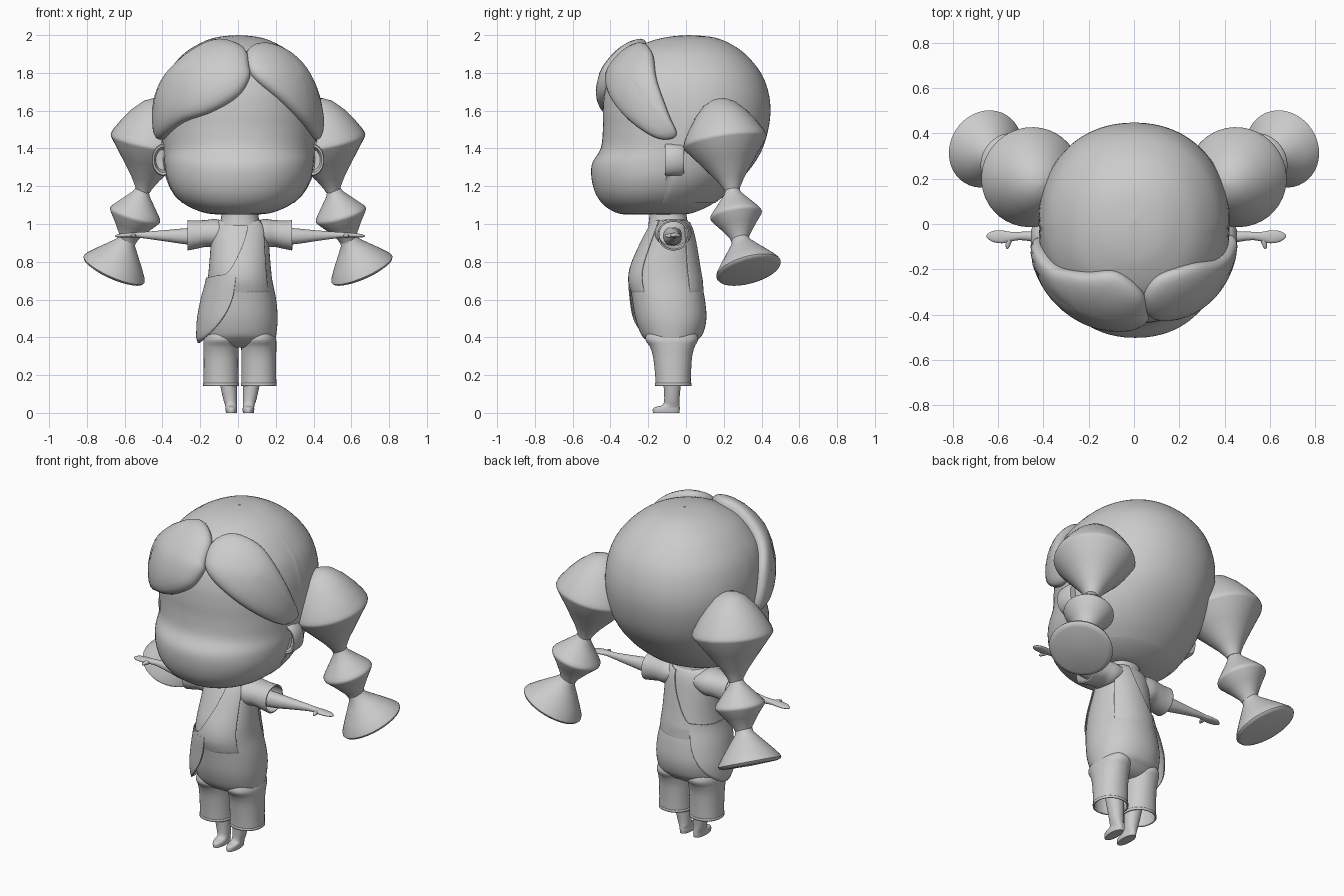
import bpy, bmesh
from math import sin, cos, pi, radians, sqrt
from mathutils import Vector
from mathutils.bvhtree import BVHTree

if "Cube" in bpy.data.objects:
    bpy.data.objects.remove(bpy.data.objects["Cube"])

BODY_X = .01  # the body sits slightly off the head's centre line


def finish(name, verts, faces, mirror=False, thick=0, angle=40, shift=0):
    me = bpy.data.meshes.new(name)
    me.from_pydata([tuple(v) for v in verts], [], faces)
    bm = bmesh.new()
    bm.from_mesh(me)
    bmesh.ops.recalc_face_normals(bm, faces=bm.faces)
    bm.to_mesh(me)
    bm.free()
    ob = bpy.data.objects.new(name, me)
    bpy.context.collection.objects.link(ob)
    bpy.context.view_layer.objects.active = ob
    bpy.ops.object.select_all(action='DESELECT')
    ob.select_set(True)
    bpy.ops.object.shade_smooth_by_angle(angle=radians(angle))
    ob.location.x = shift
    if thick:
        m = ob.modifiers.new("thickness", 'SOLIDIFY')
        m.thickness, m.offset = thick, 0
    if mirror:
        m = ob.modifiers.new("other_side", 'MIRROR')
        m.use_mirror_merge = False
    return ob


def smooth(pts, n=6, closed=False):
    # Catmull-Rom through tuples of any length
    k, out = len(pts), []
    for i in range(k if closed else k - 1):
        q = [pts[j % k] if closed else pts[min(max(j, 0), k - 1)] for j in range(i - 1, i + 3)]
        for s in range(n):
            t = s / n
            out.append(tuple(b + .5 * t * (c - a + t * (2*a - 5*b + 4*c - d + t * (3*(b - c) + d - a)))
                             for a, b, c, d in zip(*q)))
    return out if closed else out + [tuple(pts[-1])]


def grid_faces(rows, cols, wrap=True):
    return [(r*cols + c, r*cols + (c+1) % cols, (r+1)*cols + (c+1) % cols, (r+1)*cols + c)
            for r in range(rows - 1) for c in range(cols if wrap else cols - 1)]


def ring_point(row, a, power=2.15):
    z, hw, yf, yb, cx = row
    f = lambda v: (1 if v > 0 else -1) * abs(v) ** (2 / power)
    return Vector((cx + hw * f(cos(a)), (yf + yb) / 2 + (yb - yf) / 2 * f(sin(a)), z))


def loft(name, rows, n=6, cols=48, along_x=False, caps=(True, True), **kw):
    # rows: (height, half width, front y, back y, centre x)
    rows = smooth(rows, n)
    vs = [ring_point(r, 2*pi*c/cols) for r in rows for c in range(cols)]
    if along_x:
        vs = [Vector((v.z, v.y, v.x)) for v in vs]
    fs = grid_faces(len(rows), cols)
    if caps[0]:
        fs.append(tuple(range(cols)))
    if caps[1]:
        fs.append(tuple(range(len(vs) - cols, len(vs))))
    return finish(name, vs, fs, **kw)


def patch(name, rows, a0, a1, lo, hi, lift, centre_z=9, nu=60, nv=20, **kw):
    # panel lying on a lofted body, between two height functions of angle
    dense, vs = smooth(rows, 10), []
    for j in range(nv + 1):
        for i in range(nu + 1):
            u = i / nu
            a = radians(a0 + (a1 - a0) * u)
            v = sin(j / nv * pi / 2)
            z = lo(u, a) + (hi(u, a) - lo(u, a)) * v
            k = max(i for i in range(len(dense) - 1) if dense[i][0] <= z or i == 0)
            r, s = dense[k], dense[k + 1]
            t = min(max((z - r[0]) / max(s[0] - r[0], 1e-6), 0), 1)
            row = [z] + [p + (q - p) * t for p, q in zip(r[1:], s[1:])]
            p = ring_point(row, a)
            c = Vector((0, (row[2] + row[3]) / 2, min(z, centre_z)))
            vs.append(p + lift(v, z) * (p - c).normalized())
    return finish(name, vs, grid_faces(nv + 1, nu + 1, False), **kw)


def spin(name, origin, axis, profile, scale=(1, 1, 1), cols=40, **kw):
    # profile: (distance along axis, radius)
    q = Vector(axis).to_track_quat('Z', 'Y').to_matrix()
    vs = []
    for s, r in profile:
        for c in range(cols):
            p = q @ Vector((r*cos(2*pi*c/cols), r*sin(2*pi*c/cols), s))
            vs.append(Vector(origin) + Vector([p[i] * scale[i] for i in range(3)]))
    fs = grid_faces(len(profile), cols) + [tuple(range(cols)), tuple(range(len(vs) - cols, len(vs)))]
    return finish(name, vs, fs, **kw)


# head with full cheeks
HEAD = [(1.05, .10, -.32, -.02, 0), (1.06, .18, -.37, .04, 0), (1.10, .275, -.435, .13, 0),
        (1.16, .34, -.478, .21, .002), (1.24, .38, -.5, .29, .005), (1.32, .395, -.497, .355, .006),
        (1.40, .402, -.452, .40, .006), (1.5, .413, -.44, .43, .003), (1.6, .416, -.44, .442, 0),
        (1.7, .403, -.43, .43, 0), (1.8, .365, -.395, .39, 0), (1.9, .28, -.305, .305, 0),
        (1.96, .18, -.19, .21, 0), (1.985, .10, -.09, .13, 0), (1.994, .004, .01, .02, 0)]
head = loft("head", HEAD, 5, 64)

# hair cap over the skull
patch("hair_cap", HEAD, 0, 360,
      lambda u, a: 1.11 + .36 * min(max((.05 - sin(a)) / .15, 0), 1) + .38 * max(-sin(a), 0),
      lambda u, a: 1.9939, lambda v, z: .006, centre_z=1.5, nu=90, nv=36)

# two puffy fringe locks draped on the skull
tree = BVHTree.FromPolygons([v.co for v in head.data.vertices], [p.vertices[:] for p in head.data.polygons])
CORE = Vector((0, -.05, 1.5))


def lock(name, outline, puff):
    edge = [Vector(p) for p in smooth(outline, 6, True)]
    mid = sum(edge, Vector()) / len(edge)
    vs = []
    for r, h in [(.02, 1), (.2, .99), (.4, .96), (.6, .9), (.75, .82), (.87, .7), (.95, .52),
                 (.99, .3), (1, .05), (.98, -.2)]:
        for e in edge:
            d = (mid + (e - mid) * r - CORE).normalized()
            vs.append(tree.ray_cast(CORE, d)[0] + d * (puff * h + .004))
    finish(name, vs, grid_faces(10, len(edge)) + [tuple(range(len(edge)))], angle=60)


lock("fringe_left", [(.05, -.33, 1.94), (.12, -.24, 1.98), (.26, -.18, 1.91), (.36, -.15, 1.75),
                     (.41, -.09, 1.58), (.43, -.05, 1.47), (.41, -.14, 1.45), (.36, -.28, 1.53),
                     (.25, -.38, 1.64), (.12, -.43, 1.76), (.06, -.42, 1.85)], .053)
lock("fringe_right", [(.065, -.42, 1.86), (.04, -.32, 1.95), (-.08, -.22, 1.98), (-.22, -.22, 1.93),
                      (-.34, -.19, 1.81), (-.41, -.1, 1.65), (-.44, -.06, 1.47), (-.41, -.16, 1.45),
                      (-.3, -.35, 1.54), (-.14, -.42, 1.59), (0, -.45, 1.68), (.065, -.44, 1.79)], .062)

# ears: short forward-facing cups
spin("ears", (.395, -.06, 1.34), (0, -1, 0),
     [(-.05, .002), (-.05, .07), (-.035, .083), (.045, .085), (.052, .08), (.05, .068), (.015, .055), (.01, .002)],
     scale=(.72, 1, 1), mirror=True)

# pigtails: three bobbles each side
spin("pigtail_top", (.455, .207, 1.435), (.05, .04, -.27),
     [(-.235, .002), (-.228, .04), (-.205, .085), (-.15, .138), (-.09, .18), (-.03, .214), (-.01, .221), (0, .223),
      (.01, .219), (.1, .15), (.2, .075), (.25, .045), (.27, .038)], mirror=True)
spin("pigtail_middle", (.507, .244, 1.18), (.08, .045, -.28),
     [(0, .038), (.02, .045), (.07, .087), (.115, .125), (.13, .136), (.14, .138), (.15, .134), (.2, .095), (.26, .053),
      (.285, .045)], mirror=True)
spin("pigtail_end", (.585, .287, .92), (.08, .05, -.18),
     [(-.01, .045), (.02, .052), (.06, .085), (.12, .135), (.165, .17), (.18, .176), (.19, .17), (.197, .15), (.202, .002)],
     mirror=True)

# neck and torso
loft("neck", [(.99, .115, -.2, .02, 0), (1.03, .1, -.195, .005, 0), (1.1, .095, -.19, 0, 0)], cols=32, shift=BODY_X)
TORSO = [(.345, .13, -.14, .0, 0), (.36, .165, -.175, .03, 0), (.385, .185, -.21, .06, 0), (.42, .193, -.24, .09, 0),
         (.5, .2, -.268, .108, 0), (.6, .192, -.285, .1, 0), (.7, .172, -.297, .08, 0), (.78, .163, -.285, .066, 0),
         (.88, .155, -.243, .05, 0), (.96, .148, -.205, .035, 0), (1.005, .132, -.18, .018, 0), (1.025, .1, -.165, 0, 0)]
loft("torso", TORSO, shift=BODY_X)

# one-shoulder bib, front and back, with a swept top edge
sweep = lambda u, a: .71 + .05 * u + .26 * min(max((u - .45) / .3, 0), 1) ** 1.7
low = lambda u, a: .62
fade = lambda v, z: min(.007, -.006 + .17 * (z - .62))
patch("bib_front", TORSO, 180, 322, low, sweep, fade, thick=.005, shift=BODY_X)
patch("bib_back", TORSO, 180, 38, low, sweep, fade, thick=.005, shift=BODY_X)

# loose rounded flap hanging at the right hip
patch("hip_flap", TORSO, 264, 115, lambda u, a: .715 - .345 * sqrt(max(1 - (2*u - 1)**2, 0)),
      lambda u, a: .717, lambda v, z: .007 + .036 * (max(.717 - z, 0) / .345) ** 1.6, thick=.006, shift=BODY_X)

# trouser legs, hems, lower legs with feet
loft("trouser_legs", [(.145, .09, -.157, .022, .1), (.22, .089, -.162, .024, .1), (.3, .089, -.172, .03, .1),
                      (.35, .09, -.188, .043, .1), (.39, .088, -.212, .062, .1), (.43, .07, -.2, .05, .1)],
     caps=(False, True), thick=.006, mirror=True, shift=BODY_X)
loft("trouser_hems", [(.143, .092, -.16, .025, .1), (.157, .092, -.16, .025, .1)],
     n=2, caps=(False, False), thick=.006, mirror=True, shift=BODY_X)
loft("feet", [(0, .029, -.175, -.035, .045), (.018, .031, -.176, -.033, .045), (.03, .03, -.165, -.033, .046),
              (.042, .031, -.125, -.034, .047), (.08, .037, -.115, -.034, .053), (.2, .05, -.123, -.022, .066)],
     n=4, cols=32, mirror=True, shift=BODY_X)

# open sleeves
loft("sleeves", [(.08, .05, -.16, .02, .96), (.13, .07, -.16, .025, .952), (.18, .067, -.148, .018, .95),
                 (.23, .071, -.145, .012, .944), (.277, .076, -.145, .012, .94)],
     cols=40, along_x=True, caps=(True, False), thick=.008, mirror=True, shift=BODY_X)

# arms with flat hands and thumbs
loft("arms", [(.15, .05, -.12, -.02, .935), (.28, .043, -.108, -.026, .935), (.4, .029, -.088, -.03, .938),
              (.5, .018, -.072, -.034, .941), (.55, .014, -.076, -.035, .942), (.59, .012, -.085, -.029, .941),
              (.63, .01, -.08, -.03, .939), (.652, .007, -.068, -.04, .937), (.662, .002, -.058, -.05, .936)],
     cols=32, along_x=True, mirror=True, shift=BODY_X)
spin("thumbs", (.56, -.065, .939), (.25, -1, -.05), [(-.01, .012), (.01, .013), (.03, .01), (.043, .006), (.048, .001)],
     cols=16, mirror=True, shift=BODY_X)
